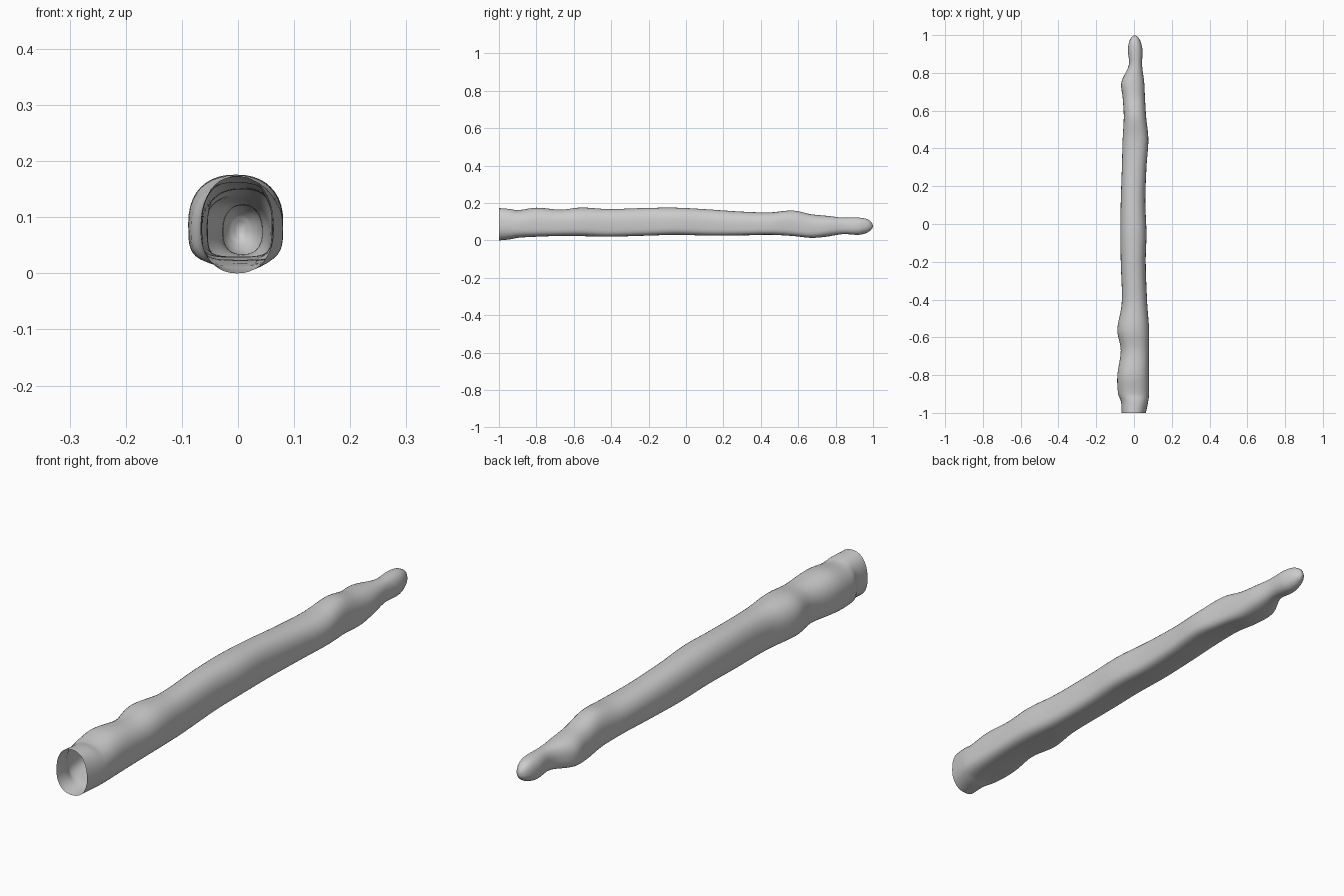
import bpy, bmesh, math

if "Cube" in bpy.data.objects:
    bpy.data.objects.remove(bpy.data.objects["Cube"])

# stations: y, left x, right x, bottom z, top z, bottom squareness
ST = [
    (-1.00, -.066, .063, .000, .173, 2.2), (-.94, -.069, .075, .006, .168, 2.5),
    (-.90, -.084, .080, .014, .162, 3.2), (-.80, -.088, .080, .020, .175, 4),
    (-.67, -.070, .080, .024, .165, 4), (-.56, -.088, .080, .023, .176, 4),
    (-.42, -.065, .070, .020, .168, 4), (-.20, -.070, .062, .026, .174, 4),
    (-.05, -.072, .066, .030, .175, 4), (.12, -.070, .060, .026, .166, 4),
    (.30, -.064, .066, .027, .154, 4), (.45, -.060, .076, .030, .150, 4),
    (.57, -.054, .064, .024, .160, 4), (.67, -.060, .058, .014, .140, 3.5),
    (.75, -.067, .054, .020, .132, 3), (.84, -.028, .043, .034, .122, 2.5),
    (.92, -.032, .045, .030, .122, 2.2), (.96, -.027, .037, .038, .117, 2),
    (.985, -.016, .025, .052, .104, 2), (.996, -.004, .013, .064, .090, 2),
]
N, STEPS = 40, 5


def slope(i, k):
    a, b = ST[max(i - 1, 0)], ST[min(i + 1, len(ST) - 1)]
    return (b[k] - a[k]) / (b[0] - a[0])


def blend(i, t):
    # smooth curve through neighbouring stations
    a, b = ST[i], ST[i + 1]
    d = b[0] - a[0]
    out = [a[0] + d * t]
    for k in range(1, 6):
        out.append((2*t**3 - 3*t*t + 1) * a[k] + (t**3 - 2*t*t + t) * d * slope(i, k)
                   + (3*t*t - 2*t**3) * b[k] + (t**3 - t*t) * d * slope(i + 1, k))
    return out


def power(v, e):
    return math.copysign(abs(v) ** e, v)


def ring(bm, s):
    # arched top, flatter squared bottom
    y, xl, xr, zb, zt, n = s
    cx, rx, cz = (xl + xr) / 2, (xr - xl) / 2, zb + (zt - zb) * .45
    vs = []
    for j in range(N):
        a = 2 * math.pi * j / N
        c, q = math.cos(a), math.sin(a)
        e = 2 / (2.3 if q >= 0 else n)
        h = zt - cz if q >= 0 else cz - zb
        vs.append(bm.verts.new((cx + rx * power(c, e), y, cz + h * power(q, e))))
    return vs


# hollow sleeve, open at the front, rounded tip at the back
bm = bmesh.new()
rows = [blend(i, k / STEPS) for i in range(len(ST) - 1) for k in range(STEPS)] + [ST[-1]]
rings = [ring(bm, s) for s in rows]
for a, b in zip(rings, rings[1:]):
    for j in range(N):
        k = (j + 1) % N
        bm.faces.new((a[j], a[k], b[k], b[j]))
tip = bm.verts.new((.004, 1.0, .077))
for j in range(N):
    bm.faces.new((rings[-1][j], rings[-1][(j + 1) % N], tip))
bmesh.ops.recalc_face_normals(bm, faces=bm.faces)
me = bpy.data.meshes.new("sleeve")
bm.to_mesh(me)
bm.free()
for p in me.polygons:
    p.use_smooth = True
ob = bpy.data.objects.new("sleeve", me)
bpy.context.collection.objects.link(ob)
